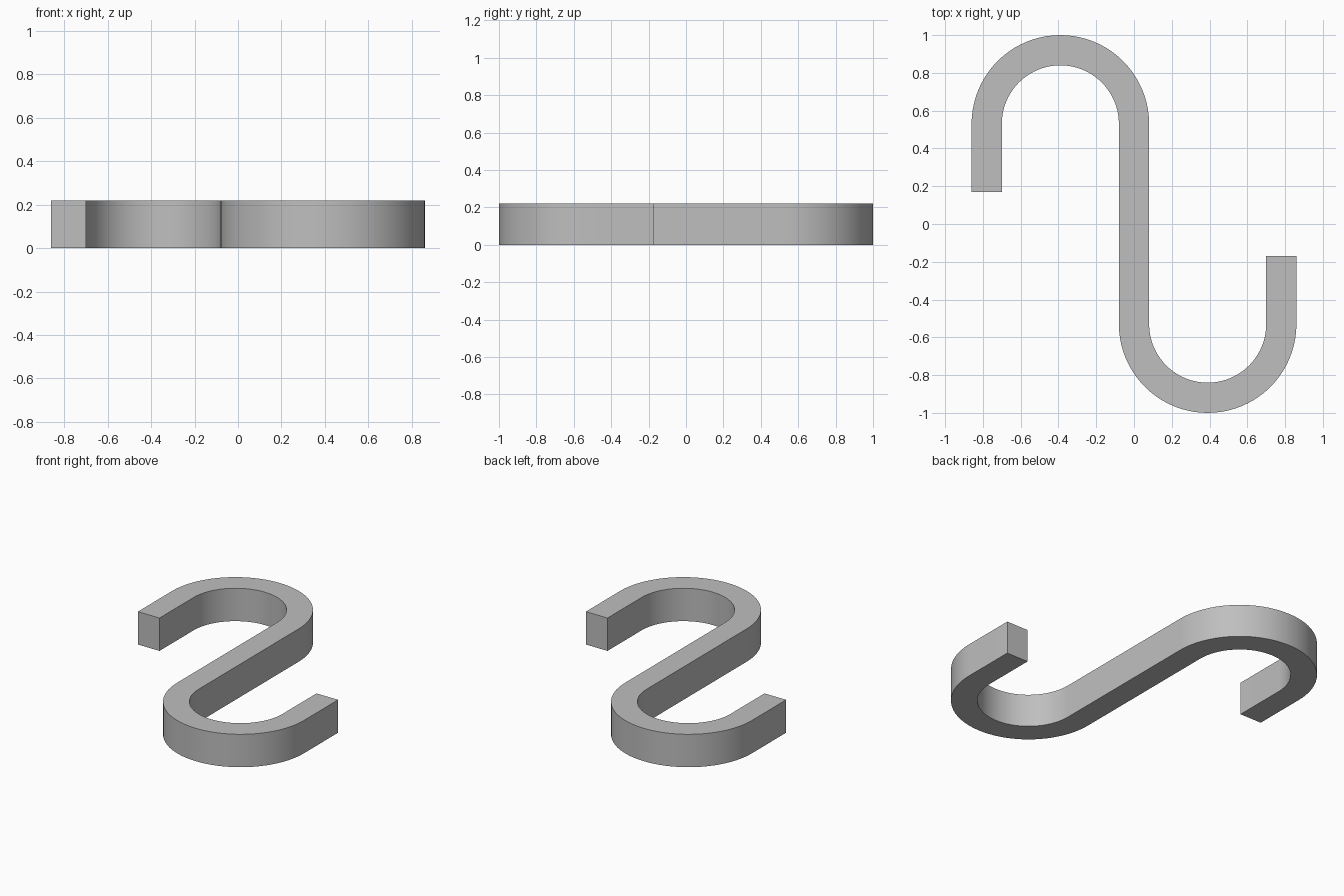
import bpy, bmesh
from math import cos, sin, pi, radians
from mathutils import Vector

if "Cube" in bpy.data.objects:
    bpy.data.objects.remove(bpy.data.objects["Cube"], do_unlink=True)

BEND_RADIUS = 0.39     # centre line of each bend
HALF_WIDTH = 0.08
HEIGHT = 0.22
BEND_Y = 0.53          # where the straight bars meet the bends
TIP_Y = 0.17
STEPS = 40

# Plain grey metal
grey = bpy.data.materials.new("grey_metal")
grey.use_nodes = True
colour = (0.52, 0.52, 0.52, 1)
grey.diffuse_color = colour
grey.node_tree.nodes["Principled BSDF"].inputs["Base Color"].default_value = colour


# Stations along the hook: a centre point and its sideways direction
def upper_half():
    side = Vector((-1, 0, 0))
    stations = [(Vector((-2 * BEND_RADIUS, TIP_Y, 0)), side)]
    centre = Vector((-BEND_RADIUS, BEND_Y, 0))
    for i in range(STEPS + 1):
        a = pi * (1 - i / STEPS)
        out = Vector((cos(a), sin(a), 0))
        stations.append((centre + out * BEND_RADIUS, out))
    return stations


# The lower half is the upper half turned by 180 degrees, in reverse order;
# its outward direction flips twice, so the sideways direction is unchanged
first = upper_half()
second = [(-p, s) for p, s in reversed(first)]
stations = first + second

# Outline of the bar, extruded upwards
bm = bmesh.new()
left = [bm.verts.new(p + s * HALF_WIDTH) for p, s in stations]
right = [bm.verts.new(p - s * HALF_WIDTH) for p, s in stations]
for i in range(len(stations) - 1):
    bm.faces.new((left[i], right[i], right[i + 1], left[i + 1]))
raised = bmesh.ops.extrude_face_region(bm, geom=bm.faces[:])
top = [v for v in raised["geom"] if isinstance(v, bmesh.types.BMVert)]
bmesh.ops.translate(bm, verts=top, vec=(0, 0, HEIGHT))
bmesh.ops.recalc_face_normals(bm, faces=bm.faces)

mesh = bpy.data.meshes.new("s_hook")
bm.to_mesh(mesh)
bm.free()
mesh.materials.append(grey)
hook = bpy.data.objects.new("s_hook", mesh)
bpy.context.collection.objects.link(hook)

# Smooth bends with crisp edges
bpy.ops.object.select_all(action="DESELECT")
hook.select_set(True)
bpy.context.view_layer.objects.active = hook
bpy.ops.object.shade_smooth_by_angle(angle=radians(30))
